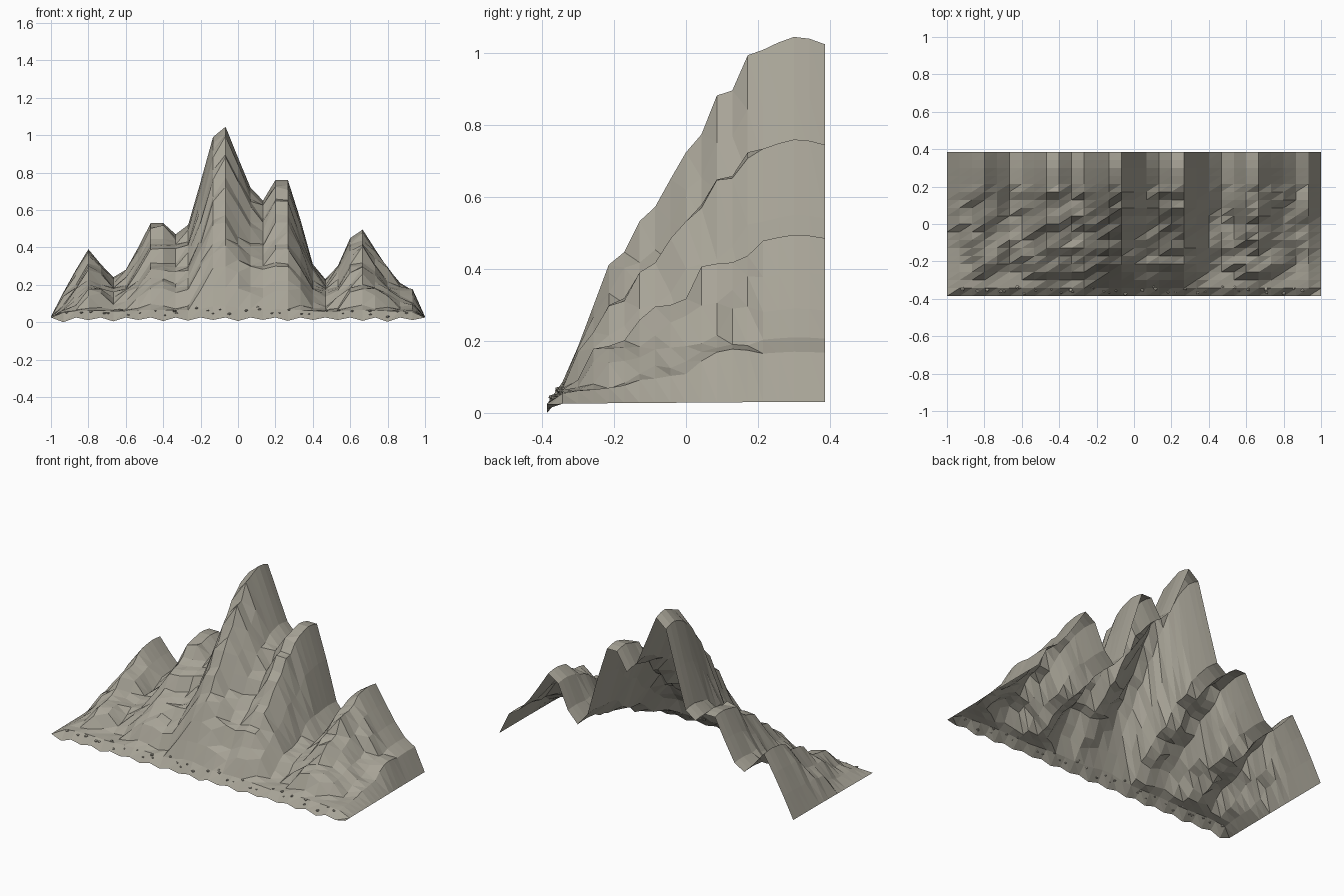
import bpy
import bmesh
import math
import random
from mathutils import Vector, noise

cube = bpy.data.objects.get("Cube")
if cube:
    bpy.data.objects.remove(cube, do_unlink=True)

random.seed(7)

# Skyline heights from right to left, and the rise from front to back
SKYLINE = [.03, .16, .28, .39, .31, .24, .28, .40, .53, .53, .47, .52, .75, .99, 1.045, .88,
           .72, .65, .76, .76, .55, .31, .23, .30, .45, .495, .39, .29, .21, .17, .03]
RISE = [0, .08, .165, .27, .365, .42, .485, .54, .61, .68, .745, .815, .875, .935,
        .965, .985, 1, .995, .98]
COLUMNS, ROWS = len(SKYLINE) - 1, len(RISE) - 1
HALF_DEPTH = .386
BASE, LEDGE_START, LEDGE_STEP = .025, .065, .117


def make_material(name, colour):
    material = bpy.data.materials.new(name)
    material.use_nodes = True
    material.diffuse_color = colour
    material.node_tree.nodes["Principled BSDF"].inputs["Base Color"].default_value = colour
    return material


def add_object(name, bm, material):
    mesh = bpy.data.meshes.new(name)
    bm.to_mesh(mesh)
    bm.free()
    mesh.materials.append(material)
    obj = bpy.data.objects.new(name, mesh)
    bpy.context.collection.objects.link(obj)
    return obj


def terrace(height):
    """Pull a height toward the nearest rock ledge."""
    level = (height - LEDGE_START) / LEDGE_STEP
    nearest = round(level)
    offset = level - nearest
    flattened = nearest + math.copysign((2 * abs(offset)) ** 3 / 2, offset)
    return LEDGE_START + LEDGE_STEP * (flattened * .85 + level * .15)


def grid_point(i, j):
    x = -1 + 2 * i / COLUMNS
    y = -HALF_DEPTH + 2 * HALF_DEPTH * j / ROWS
    if j == 0:  # ragged front hem
        inner = 0 < i < COLUMNS
        return Vector((x, y, BASE - (random.uniform(.012, .025) if inner and i % 2 else 0)))
    height = BASE + (SKYLINE[i] - BASE) * RISE[j]
    if 0 < i < COLUMNS and RISE[j] < .96:
        rough = noise.noise(Vector((x * 9, y * 14, .5)))
        height = max(terrace(height + rough * .03 * min(1, RISE[j] * 3)), BASE + .01)
    return Vector((x, y, height))


rock = make_material("warm grey rock", (.39, .37, .31, 1))

# Mountain range: one open sheet, split along the same diagonal everywhere
points = [[grid_point(i, j) for j in range(ROWS + 1)] for i in range(COLUMNS + 1)]
points[1][0].z = 0
bm = bmesh.new()
grid = [[bm.verts.new(p) for p in column] for column in points]
for i in range(COLUMNS):
    for j in range(ROWS):
        a, b, c, d = grid[i][j], grid[i + 1][j], grid[i + 1][j + 1], grid[i][j + 1]
        bm.faces.new((a, b, c))
        bm.faces.new((a, c, d))
add_object("mountain_range", bm, rock)


def surface_height(x, y):
    u = (x + 1) / 2 * COLUMNS
    v = (y + HALF_DEPTH) / (2 * HALF_DEPTH) * ROWS
    i, j = int(u), int(v)
    u, v = u - i, v - j
    near = points[i][j].z * (1 - u) + points[i + 1][j].z * u
    far = points[i][j + 1].z * (1 - u) + points[i + 1][j + 1].z * u
    return near * (1 - v) + far * v


# Loose stones along the foot of the slope
bm = bmesh.new()
for n in range(34):
    x = -.9 + 1.8 * n / 33 + random.uniform(-.03, .03)
    y = random.uniform(-.372, -.335)
    radius = random.uniform(.006, .012)
    stone = bmesh.ops.create_icosphere(bm, subdivisions=1, radius=radius)["verts"]
    centre = Vector((x, y, surface_height(x, y) + radius * .4))
    for vert in stone:
        vert.co.z *= .6
        vert.co = vert.co * random.uniform(.85, 1.15) + centre
add_object("foot_stones", bm, rock)
